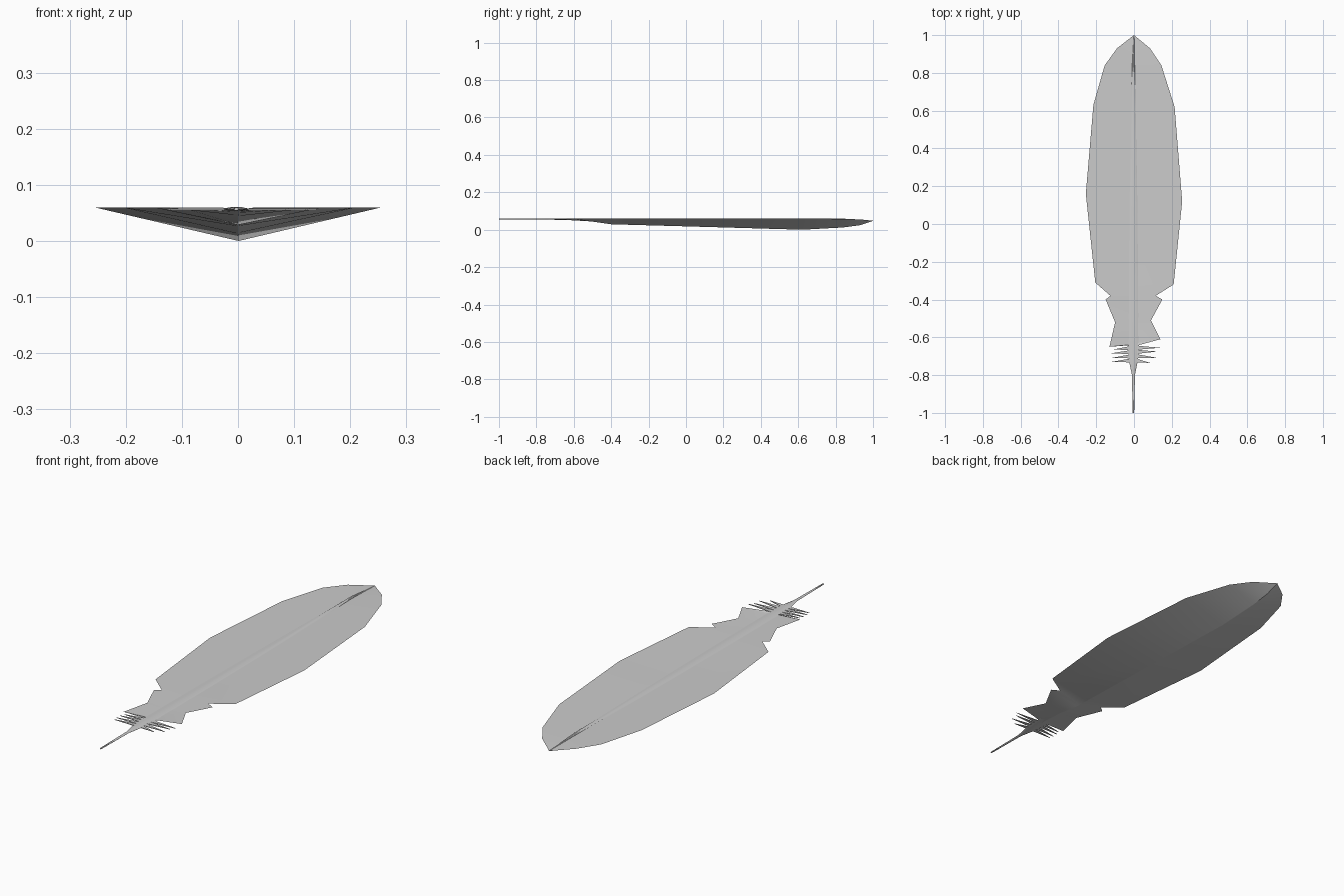
import bpy
import bmesh
import math

cube = bpy.data.objects.get("Cube")
if cube:
    bpy.data.objects.remove(cube, do_unlink=True)

# One soft grey for the whole feather
grey = bpy.data.materials.new("feather_grey")
grey.use_nodes = True
colour = (0.6, 0.6, 0.6, 1)
grey.diffuse_color = colour
grey.node_tree.nodes["Principled BSDF"].inputs["Base Color"].default_value = colour


def finish(bm, name, angle=30):
    bmesh.ops.remove_doubles(bm, verts=bm.verts, dist=0.0002)
    bmesh.ops.recalc_face_normals(bm, faces=bm.faces)
    mesh = bpy.data.meshes.new(name)
    bm.to_mesh(mesh)
    bm.free()
    obj = bpy.data.objects.new(name, mesh)
    bpy.context.collection.objects.link(obj)
    mesh.materials.append(grey)
    bpy.ops.object.select_all(action='DESELECT')
    obj.select_set(True)
    bpy.context.view_layer.objects.active = obj
    bpy.ops.object.shade_smooth_by_angle(angle=math.radians(angle))
    return obj


def along(profile, y):
    """Linear interpolation of a (y, value) profile."""
    if y <= profile[0][0]:
        return profile[0][1]
    for (a, va), (b, vb) in zip(profile, profile[1:]):
        if y <= b:
            return va + (vb - va) * (y - a) / (b - a)
    return profile[-1][1]


# Heights along the feather
KEEL = [(-0.64, 0.052), (-0.52, 0.046), (-0.4, 0.029), (0, 0.018),
        (0.62, 0.0), (0.84, 0.012), (0.93, 0.024), (1, 0.047)]
CREST = [(-0.64, 0.056), (0.6, 0.054), (0.93, 0.051), (1, 0.048)]
RIM = [(0.62, 0.06), (0.84, 0.058), (0.93, 0.055), (1, 0.048)]

# Notched outlines of the two vanes
RIGHT = [(0.03, -0.64), (0.14, -0.61), (0.09, -0.51), (0.15, -0.4), (0.115, -0.38),
         (0.21, -0.32), (0.255, 0.12), (0.215, 0.62), (0.145, 0.84), (0.085, 0.93), (0, 1)]
LEFT = [(-0.03, -0.64), (-0.13, -0.65), (-0.1, -0.52), (-0.15, -0.4), (-0.125, -0.38),
        (-0.205, -0.31), (-0.255, 0.16), (-0.215, 0.63), (-0.155, 0.84), (-0.09, 0.93), (0, 1)]


# Vane: nearly flat on top, keeled underneath
def vane(name, outline):
    bm = bmesh.new()
    rows = []
    for x, y in outline:
        cy = max(y, -0.64)
        rows.append([bm.verts.new(p) for p in (
            (0, cy, along(CREST, cy)), (x, y, along(RIM, y)), (0, cy, along(KEEL, cy)))])
    for a, b in zip(rows, rows[1:]):
        for i in range(2):
            bm.faces.new((a[i], a[i + 1], b[i + 1], b[i]))
    bm.faces.new(rows[0])
    bmesh.ops.dissolve_degenerate(bm, dist=0.0001, edges=bm.edges)
    return finish(bm, name)


vane("left_vane", RIGHT)
vane("right_vane", LEFT)

# Shaft: flattened six-sided taper of (y, half width, half height, height)
SHAFT = [(-1, 0.004, 0.003, 0.057), (-0.8, 0.008, 0.004, 0.057), (-0.73, 0.022, 0.004, 0.057),
         (-0.64, 0.03, 0.004, 0.056), (0.08, 0.022, 0.003, 0.055), (0.6, 0.012, 0.003, 0.055),
         (0.84, 0.007, 0.004, 0.056), (1, 0.001, 0.001, 0.048)]
bm = bmesh.new()
rings = []
for y, w, h, z in SHAFT:
    rings.append([bm.verts.new((-0.003 * (y < 0.9) + w * math.cos(k * math.pi / 3), y,
                                z + h * math.sin(k * math.pi / 3))) for k in range(6)])
for a, b in zip(rings, rings[1:]):
    for k in range(6):
        n = (k + 1) % 6
        bm.faces.new((a[k], a[n], b[n], b[k]))
bm.faces.new(rings[0])
bm.faces.new(rings[-1])
finish(bm, "shaft")


# Loose barbs: thin spikes beside the lower shaft
def barb(name, tip_x, tip_y, root_y):
    bm = bmesh.new()
    layers = []
    for z in (0.0555, 0.0585):
        layers.append([bm.verts.new(p) for p in (
            (0, root_y - 0.012, z), (tip_x, tip_y, z), (0, root_y + 0.012, z))])
    low, top = layers
    bm.faces.new(low)
    bm.faces.new(top)
    for k in range(3):
        n = (k + 1) % 3
        bm.faces.new((low[k], low[n], top[n], top[k]))
    finish(bm, name)


TIPS = [(0.14, -0.655), (0.125, -0.675), (0.12, -0.708), (0.085, -0.735),
        (-0.115, -0.665), (-0.125, -0.685), (-0.125, -0.71), (-0.12, -0.73)]
for i, (x, y) in enumerate(TIPS):
    barb(f"barb_{i + 1}", x, y, -0.655 - 0.022 * (i % 4))
